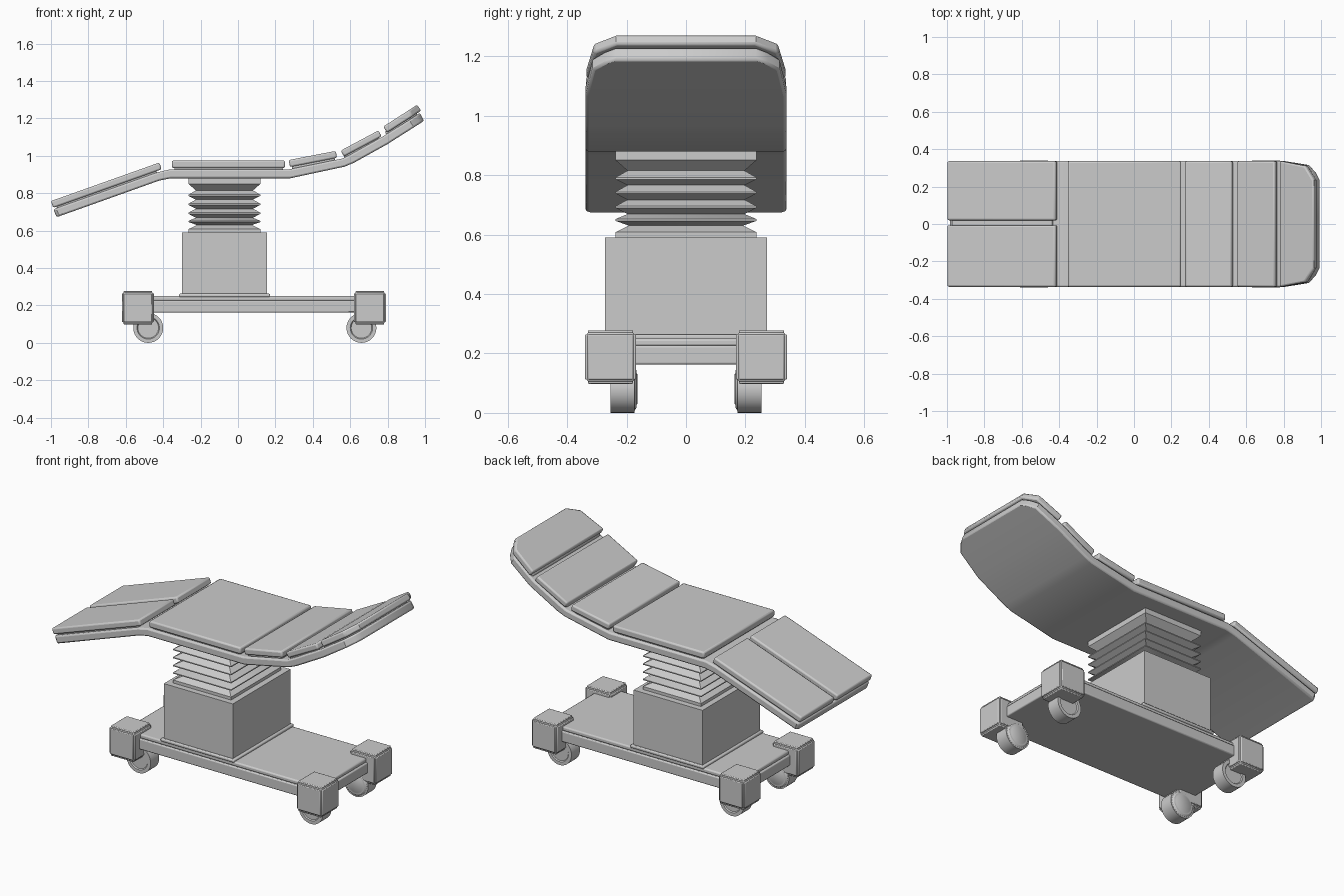
import bpy, bmesh, math
from mathutils import Vector

if "Cube" in bpy.data.objects:
    bpy.data.objects.remove(bpy.data.objects["Cube"])


def finish(name, bm, bevel=0.0, seg=2):
    bmesh.ops.recalc_face_normals(bm, faces=bm.faces[:])
    me = bpy.data.meshes.new(name)
    bm.to_mesh(me)
    bm.free()
    ob = bpy.data.objects.new(name, me)
    bpy.context.collection.objects.link(ob)
    if bevel:
        m = ob.modifiers.new("bevel", 'BEVEL')
        m.width, m.segments = bevel, seg
        m.limit_method, m.angle_limit = 'ANGLE', math.radians(40)
    bpy.ops.object.select_all(action='DESELECT')
    ob.select_set(True)
    bpy.context.view_layer.objects.active = ob
    bpy.ops.object.shade_smooth_by_angle(angle=math.radians(35))
    return ob


def loft(name, rings, bevel=0.0, seg=2):
    """Closed solid through a list of rings with equal point counts."""
    bm = bmesh.new()
    vs = [[bm.verts.new(p) for p in r] for r in rings]
    n = len(vs[0])
    for a, b in zip(vs, vs[1:]):
        for i in range(n):
            bm.faces.new((a[i], a[(i + 1) % n], b[(i + 1) % n], b[i]))
    bm.faces.new(vs[0][::-1])
    bm.faces.new(vs[-1])
    return finish(name, bm, bevel, seg)


def rect(x0, x1, y0, y1, z):
    return [(x0, y0, z), (x1, y0, z), (x1, y1, z), (x0, y1, z)]


def box(name, x0, x1, y0, y1, z0, z1, bevel=0.0):
    return loft(name, [rect(x0, x1, y0, y1, z0), rect(x0, x1, y0, y1, z1)], bevel)


def cushion(name, p0, p1, thick, plan):
    """Pad on the slope p0-p1 (x, z); plan is (distance fraction, y) points."""
    a, b = Vector((p0[0], 0, p0[1])), Vector((p1[0], 0, p1[1]))
    d = (b - a).normalized()
    up = Vector((-d.z, 0, d.x)) * thick
    low = [a.lerp(b, t) + Vector((0, y, 0)) for t, y in plan]
    return loft(name, [low, [p + up for p in low]], 0.009)


def lathe_y(name, x, z, profile, n=32):
    """Turned part around a y axis; profile is (y, radius)."""
    return loft(name, [[(x + r * math.cos(2 * math.pi * i / n), y,
                         z + r * math.sin(2 * math.pi * i / n)) for i in range(n)]
                       for y, r in profile])


# wheeled base
box("base_plate", -0.57, 0.74, -0.29, 0.29, 0.163, 0.226, 0.006)
box("base_cover", -0.56, 0.73, -0.28, 0.28, 0.224, 0.25, 0.008)
box("column_plinth", -0.315, 0.172, -0.285, 0.285, 0.245, 0.263, 0.006)

# corner housings with raised panels, and casters
for ex, xc, xw in (("foot", -0.535, -0.48), ("head", 0.705, 0.66)):
    for ey, s in (("near", -1), ("far", 1)):
        n = f"{ex}_{ey}_"
        yc = s * 0.254
        c, h, w = 0.188, 0.083, 0.068
        box(n + "housing", xc - h + .004, xc + h - .004, yc - h + .004, yc + h - .004,
            c - h, c + h, 0.006)
        for ax, (a, b, z) in zip(("x", "y", "z"), ((h + .003, w + .008, w + .008),
                                                   (w + .008, h + .003, w + .008),
                                                   (w + .008, w + .008, h + .007))):
            box(n + "panel_" + ax, xc - a, xc + a, yc - b, yc + b, c - z, c + z, 0.004)
        lathe_y(n + "wheel", xw, 0.08,
                [(s * y, r) for y, r in ((0.164, 0.05), (0.166, 0.053), (0.166, 0.062),
                 (0.173, 0.072), (0.173, 0.08), (0.254, 0.08), (0.254, 0.06),
                 (0.248, 0.055))])
        box(n + "fork", xw - 0.03, xw + 0.03, s * 0.21 - 0.03, s * 0.21 + 0.03, 0.09, 0.18)

# lifting column
box("column", -0.30, 0.156, -0.272, 0.272, 0.255, 0.59)

# bellows: (z, inset from the outer edge)
zig = [(0.585, 0), (0.608, 0), (0.63, 0.045), (0.646, 0), (0.652, 0), (0.669, 0.04),
       (0.69, 0), (0.696, 0), (0.717, 0.04), (0.738, 0), (0.744, 0), (0.766, 0.04),
       (0.786, 0), (0.792, 0), (0.815, 0.04), (0.85, 0), (0.885, 0)]
loft("bellows", [rect(-0.265 + i, 0.12 - i, -0.237 + i, 0.237 - i, z) for z, i in zig])

# table frame: bottom x, z, top x, z, half width
stations = [(-0.97, 0.672, -0.987, 0.715, 0.325), (-0.955, 0.677, -0.972, 0.72, 0.338),
            (-0.42, 0.868, -0.43, 0.912, 0.338), (-0.36, 0.88, -0.365, 0.927, 0.338),
            (0.28, 0.88, 0.27, 0.927, 0.338), (0.57, 0.942, 0.557, 0.985, 0.338),
            (0.62, 0.963, 0.60, 1.006, 0.338), (0.80, 1.063, 0.777, 1.105, 0.338),
            (0.94, 1.152, 0.915, 1.192, 0.315), (0.975, 1.174, 0.95, 1.215, 0.275),
            (0.995, 1.187, 0.972, 1.23, 0.235)]
loft("table_frame", [[(bx, -w, bz), (bx, w, bz), (tx, w, tz), (tx, -w, tz)]
                     for bx, bz, tx, tz, w in stations], 0.009)


# cushions
def strip(y0, y1):
    return [(0, y0), (1, y0), (1, y1), (0, y1)]


full = strip(-0.336, 0.336)
cushion("leg_cushion_near", (-0.988, 0.722), (-0.408, 0.928), 0.038, strip(-0.336, -0.007))
cushion("leg_cushion_far", (-0.988, 0.722), (-0.408, 0.928), 0.038, strip(0.02, 0.336))
cushion("seat_cushion", (-0.354, 0.935), (0.252, 0.935), 0.04, full)
cushion("lower_back_cushion", (0.278, 0.94), (0.53, 0.989), 0.038, full)
cushion("upper_back_cushion", (0.566, 0.996), (0.768, 1.104), 0.036, full)
cushion("head_cushion", (0.797, 1.124), (0.979, 1.241), 0.038,
        [(0, -0.337), (0.75, -0.31), (1, -0.235), (1, 0.235), (0.75, 0.31), (0, 0.337)])

# thin pads tying the cushions to the frame
pads = (((-0.965, 0.712), (-0.43, 0.902), 0.03), ((-0.34, 0.92), (0.24, 0.92), 0.02),
        ((0.29, 0.925), (0.52, 0.971), 0.022), ((0.575, 0.98), (0.76, 1.078), 0.03))
for i, (a, b, t) in enumerate(pads):
    cushion(f"cushion_backing_{i + 1}", a, b, t, strip(-0.322, 0.322))
cushion("head_backing", (0.80, 1.105), (0.965, 1.211), 0.03,
        [(0, -0.32), (0.75, -0.29), (1, -0.22), (1, 0.22), (0.75, 0.29), (0, 0.32)])
